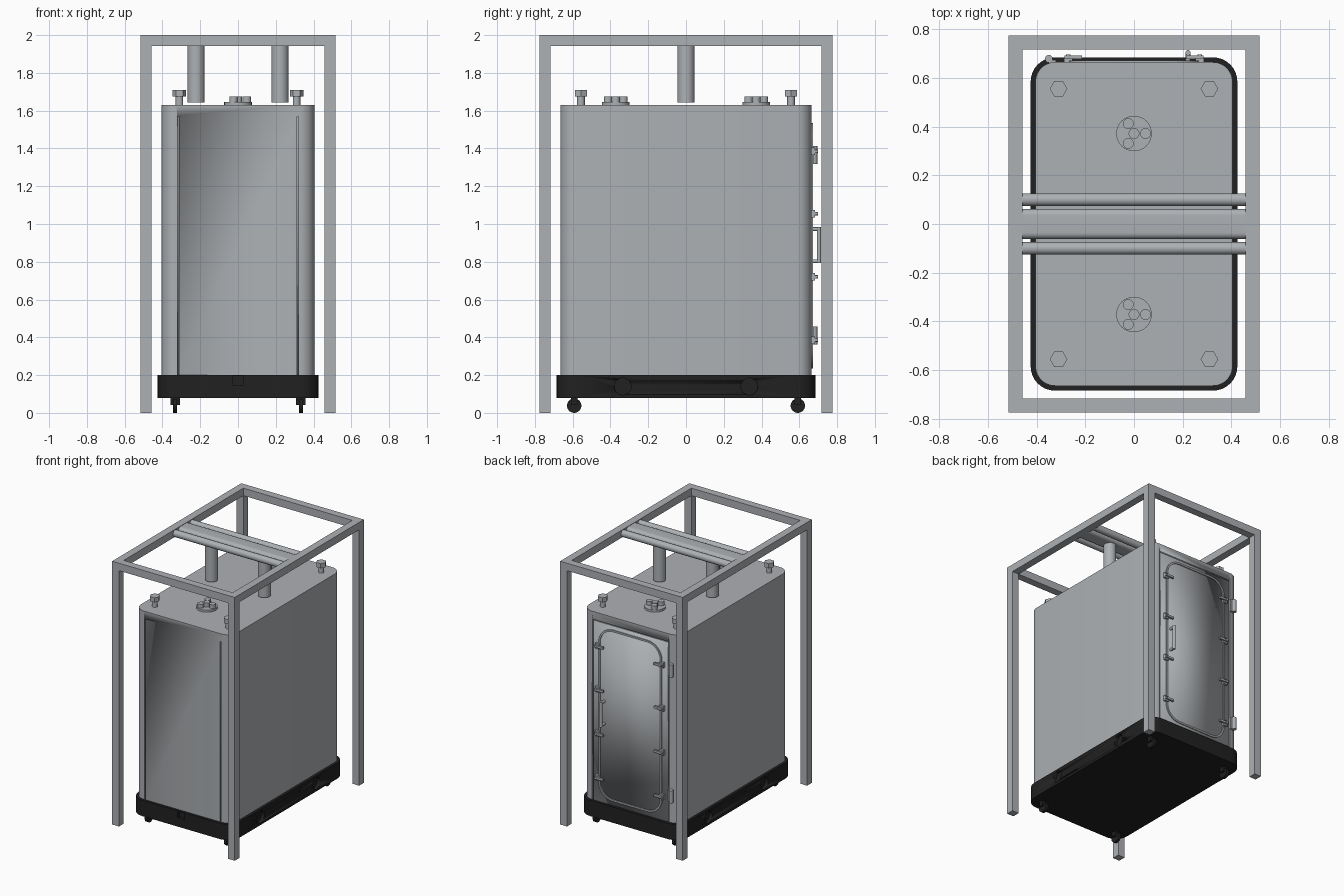
import bpy, bmesh, math
from mathutils import Matrix, Vector

if "Cube" in bpy.data.objects:
    bpy.data.objects.remove(bpy.data.objects["Cube"], do_unlink=True)


def material(name, rgb):
    m = bpy.data.materials.new(name)
    m.use_nodes = True
    m.diffuse_color = (*rgb, 1)
    m.node_tree.nodes["Principled BSDF"].inputs["Base Color"].default_value = (*rgb, 1)
    return m


GREY = material("cool grey metal", (0.42, 0.44, 0.46))
BLACK = material("black rubber", (0.015, 0.015, 0.015))
TURN = {"z": Matrix(), "x": Matrix.Rotation(math.pi / 2, 4, "Y"),
        "y": Matrix.Rotation(math.pi / 2, 4, "X")}


def finish(bm, name, mat):
    bmesh.ops.recalc_face_normals(bm, faces=bm.faces)
    mesh = bpy.data.meshes.new(name)
    bm.to_mesh(mesh)
    bm.free()
    mesh.materials.append(mat)
    ob = bpy.data.objects.new(name, mesh)
    bpy.context.collection.objects.link(ob)
    bpy.ops.object.select_all(action="DESELECT")
    ob.select_set(True)
    bpy.context.view_layer.objects.active = ob
    bpy.ops.object.shade_smooth_by_angle(angle=math.radians(35))
    return ob


def box(name, lo, hi, mat=GREY):
    lo, hi = Vector(lo), Vector(hi)
    bm = bmesh.new()
    bmesh.ops.create_cube(bm, size=1, matrix=Matrix.Translation((lo + hi) / 2)
                          @ Matrix.Diagonal((*(hi - lo), 1)))
    return finish(bm, name, mat)


def rod(name, centre, radius, length, axis="z", mat=GREY, sides=32):
    bm = bmesh.new()
    bmesh.ops.create_cone(bm, cap_ends=True, segments=sides, radius1=radius, radius2=radius,
                          depth=length, matrix=Matrix.Translation(centre) @ TURN[axis])
    return finish(bm, name, mat)


def rounded(hw, hh, r, steps=8):
    """Outline of a rounded rectangle from half width, half height and corner radius."""
    pts = []
    for i, (sx, sy) in enumerate(((1, 1), (-1, 1), (-1, -1), (1, -1))):
        for k in range(steps + 1):
            a = math.pi / 2 * (i + k / steps)
            pts.append((sx * (hw - r) + r * math.cos(a), sy * (hh - r) + r * math.sin(a)))
    return pts


def prism(name, outline, centre, depth, axis="z", mat=GREY, inner=None):
    """Extrude an outline; with an inner outline it becomes a ring."""
    bm = bmesh.new()
    place = Matrix.Translation(centre) @ TURN[axis]

    def loop(pts, h):
        return [bm.verts.new(place @ Vector((x, y, h))) for x, y in pts]

    def bridge(a, b):
        for i in range(len(a)):
            j = (i + 1) % len(a)
            bm.faces.new((a[i], a[j], b[j], b[i]))

    low, high = loop(outline, -depth / 2), loop(outline, depth / 2)
    bridge(low, high)
    if inner:
        low_in, high_in = loop(inner, -depth / 2), loop(inner, depth / 2)
        bridge(low_in, high_in)
        bridge(low, low_in)
        bridge(high, high_in)
    else:
        bm.faces.new(low)
        bm.faces.new(high)
    return finish(bm, name, mat)


def cut(target, cutters):
    for c in cutters:
        c.hide_render = True
        mod = target.modifiers.new("cut", "BOOLEAN")
        mod.operation, mod.solver, mod.object = "DIFFERENCE", "EXACT", c
        bpy.context.view_layer.objects.active = target
        bpy.ops.object.modifier_apply(modifier=mod.name)
        bpy.data.objects.remove(c, do_unlink=True)


SIDES = (-1, 1)
CORNERS = [(sx, sy) for sx in SIDES for sy in SIDES]

# Outer frame: four posts and the top rails
X, Y, T = 0.515, 0.775, 0.057
for sx, sy in CORNERS:
    px, py = sx * (X - T / 2), sy * (Y - T / 2)
    box("frame_post", (px - T / 2, py - T / 2, 0), (px + T / 2, py + T / 2, 2 - T))
prism("frame_top", [(-X, -Y), (X, -Y), (X, Y), (-X, Y)], (0, 0, 2 - T / 2), T,
      inner=[(T - X, T - Y), (X - T, T - Y), (X - T, Y - T), (T - X, Y - T)])

# Overhead cross bars and hanger tubes
prism("cross_slab", rounded(0.027, 0.062, 0.026), (0, 0, 1.97), 0.918, "x")
for s in SIDES:
    rod("cross_tube", (0, s * 0.1, 1.97), 0.026, 0.918, "x")
    rod("hanger_tube", (s * 0.222, 0, 1.797), 0.045, 0.305)

# Cabinet body with panel grooves front and back
body = prism("cabinet_body", rounded(0.405, 0.665, 0.08), (0, 0, 0.915), 1.43)
grooves = [box("groove_cutter", (sx * 0.317 - 0.004, sy * 0.665 - 0.008, 0.15),
               (sx * 0.317 + 0.004, sy * 0.665 + 0.008, 1.57)) for sx, sy in CORNERS]
grooves.append(box("groove_cutter", (-0.32, 0.657, 1.562), (0.32, 0.673, 1.57)))
cut(body, grooves)

# Black base with side ports and a front socket
base = prism("base_skirt", rounded(0.425, 0.685, 0.1), (0, 0, 0.14), 0.12, mat=BLACK)
ports = [rod("port_cutter", (sx * 0.425, sy * 0.335, 0.14), 0.045, 0.05, "x", BLACK)
         for sx, sy in CORNERS]
ports.append(box("socket_cutter", (-0.028, -0.7, 0.148), (0.028, -0.665, 0.196), BLACK))
cut(base, ports)

# Casters and lid bolts at each corner
for sx, sy in CORNERS:
    cx, cy = sx * 0.333, sy * 0.592
    rod("caster_wheel", (cx, cy, 0.038), 0.038, 0.022, "x", BLACK)
    box("caster_fork", (cx - 0.025, cy - 0.018, 0.042), (cx + 0.025, cy + 0.018, 0.082), BLACK)
    bx, by = sx * 0.31, sy * 0.556
    rod("bolt_shank", (bx, by, 1.652), 0.02, 0.05)
    head = rod("bolt_head", (0, 0, 0), 0.036, 0.035, sides=6)
    # Turn the hexagon so that two points lie along the width
    head.data.transform(Matrix.Translation((bx, by, 1.692)) @ Matrix.Rotation(math.pi / 2, 4, "Z"))

# Cable glands on the lid
for s in SIDES:
    gy = s * 0.372
    rod("gland_plate", (0, gy, 1.638), 0.073, 0.016)
    rod("gland_port", (0, gy, 1.66), 0.022, 0.03)
    for k in range(3):
        a = math.tau * k / 3
        rod("gland_port", (0.047 * math.cos(a), gy + 0.047 * math.sin(a), 1.66), 0.022, 0.03)

# Rear door rim
prism("door_rim", rounded(0.265, 0.65, 0.12), (0, 0.667, 0.885), 0.01, "y",
      inner=rounded(0.253, 0.638, 0.108))

# Door clamps: foot, swing bar and pin, four on each side
for s in SIDES:
    for z in (0.385, 0.72, 1.055, 1.385):
        box("clamp_foot", (s * 0.27 - 0.018, 0.66, z - 0.02), (s * 0.27 + 0.018, 0.682, z + 0.02))
        box("clamp_bar", (s * 0.25 - 0.036, 0.678, z - 0.008), (s * 0.25 + 0.036, 0.693, z + 0.008))
        rod("clamp_pin", (s * 0.27, 0.68, z), 0.009, 0.035, "y", sides=16)

# Door hinges
for z in (0.41, 1.365):
    rod("hinge_barrel", (-0.35, 0.679, z), 0.016, 0.095, sides=16)
    box("hinge_leaf", (-0.35, 0.66, z - 0.047), (-0.32, 0.675, z + 0.047))

# Door handle
rod("handle_grip", (0.222, 0.704, 0.888), 0.011, 0.19, sides=16)
for z in (0.803, 0.973):
    rod("handle_stem", (0.222, 0.685, z), 0.01, 0.045, "y", sides=16)
